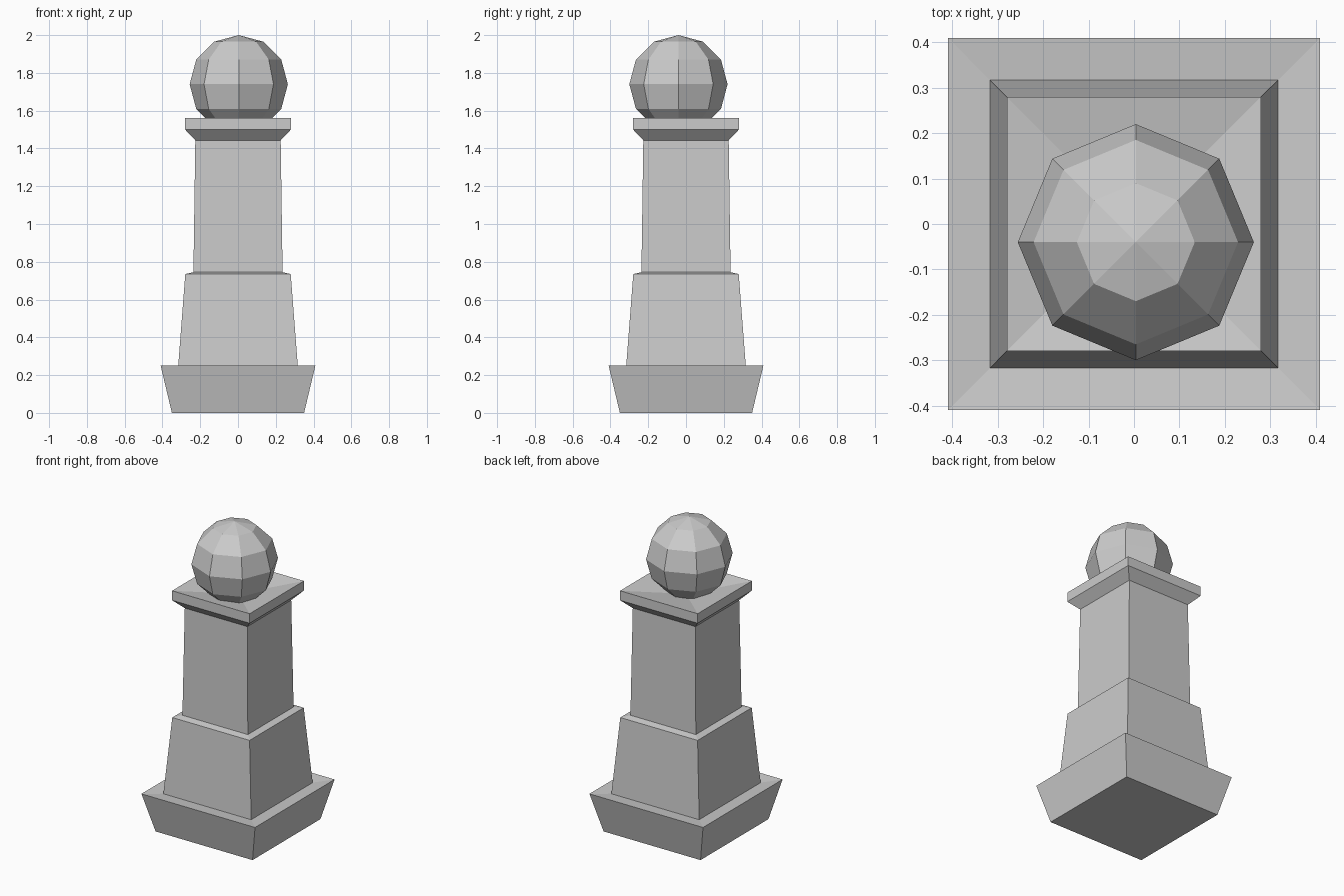
import bpy, bmesh

if "Cube" in bpy.data.objects:
    bpy.data.objects.remove(bpy.data.objects["Cube"])


def square_stack(name, profile):
    """Loft square rings of (half_width, z); cap both ends, half width 0 makes a point."""
    bm = bmesh.new()
    rings = []
    for h, z in profile:
        if h == 0:
            rings.append([bm.verts.new((0, 0, z))] * 4)
        else:
            rings.append([bm.verts.new((x * h, y * h, z))
                          for x, y in ((-1, -1), (1, -1), (1, 1), (-1, 1))])
    for a, b in zip(rings, rings[1:]):
        for i in range(4):
            j = (i + 1) % 4
            bm.faces.new(list(dict.fromkeys((a[i], a[j], b[j], b[i]))))
    for ring in (rings[0], rings[-1]):
        if ring[0] is not ring[1]:
            bm.faces.new(ring)
    bmesh.ops.recalc_face_normals(bm, faces=bm.faces)
    mesh = bpy.data.meshes.new(name)
    bm.to_mesh(mesh)
    bm.free()
    obj = bpy.data.objects.new(name, mesh)
    bpy.context.collection.objects.link(obj)
    return obj


# Flared foot with a slightly dished top
square_stack("foot", [(0.35, 0), (0.41, 0.252), (0.317, 0.242)])

# Tapered lower block
square_stack("pedestal", [(0.317, 0.242), (0.279, 0.735), (0.236, 0.745)])

# Upper shaft
square_stack("shaft", [(0.236, 0.745), (0.226, 1.443)])

# Flared cap, dished towards the ball
square_stack("cap", [(0.226, 1.443), (0.28, 1.5), (0.28, 1.562), (0, 1.51)])

# Faceted ball, slightly off centre
bpy.ops.mesh.primitive_uv_sphere_add(segments=8, ring_count=6, radius=0.26,
                                     location=(0.004, -0.04, 1.74))
bpy.context.object.name = "ball"
